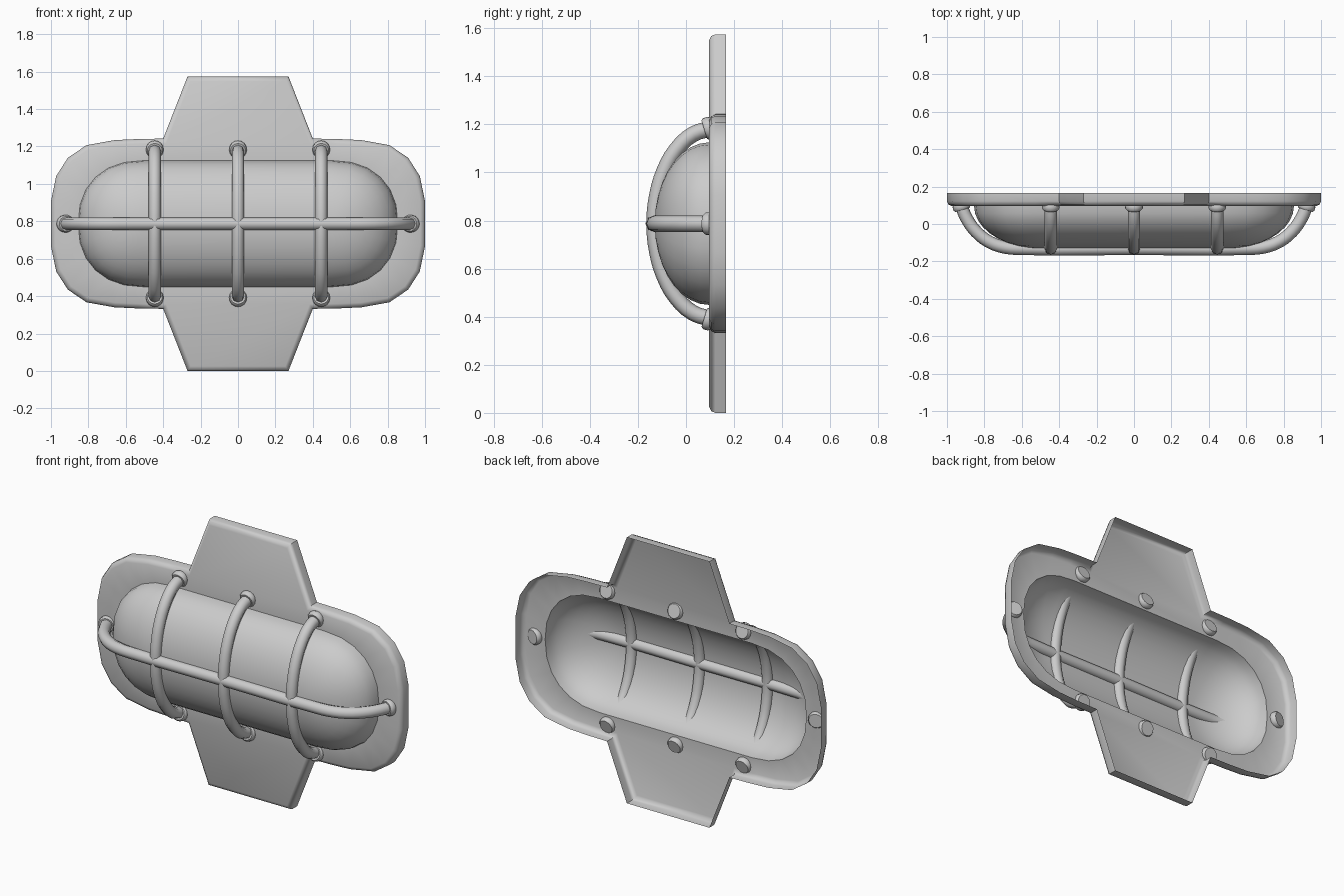
import bpy, bmesh
from math import sin, cos, pi
from mathutils import Vector

if "Cube" in bpy.data.objects:
    bpy.data.objects.remove(bpy.data.objects["Cube"])

CZ = 0.787      # height of the horizontal centre line
FACE_Y = 0.096  # front face of the plate


def finish(bm, name, angle=40):
    """Turn a bmesh into a named, smooth-shaded object."""
    me = bpy.data.meshes.new(name)
    bm.to_mesh(me)
    bm.free()
    ob = bpy.data.objects.new(name, me)
    bpy.context.collection.objects.link(ob)
    shade(ob, angle)
    return ob


def shade(ob, angle=40):
    bpy.ops.object.select_all(action='DESELECT')
    ob.select_set(True)
    bpy.context.view_layer.objects.active = ob
    bpy.ops.object.shade_smooth_by_angle(angle=angle * pi / 180)


def face_front(bm):
    """Consistent normals, pointing to the front (-y)."""
    bmesh.ops.recalc_face_normals(bm, faces=bm.faces)
    bm.normal_update()
    if sum(f.normal.y * f.calc_area() for f in bm.faces) > 0:
        bmesh.ops.reverse_faces(bm, faces=bm.faces)


def mirror4(quarter):
    """Closed loop from a quarter outline running from the top to the +x side."""
    right = quarter + [(x, -z) for x, z in reversed(quarter) if z > 1e-5]
    return right + [(-x, z) for x, z in reversed(right)]


def inset(loop, d):
    """Mitred inward offset of a clockwise outline."""
    out = []
    for i, p in enumerate(loop):
        a, b, c = Vector(loop[i - 1]), Vector(p), Vector(loop[(i + 1) % len(loop)])
        e1, e2 = (b - a).normalized(), (c - b).normalized()
        n1, n2 = Vector((e1.y, -e1.x)), Vector((e2.y, -e2.x))
        q = b + (n1 + n2) * d / (1 + n1.dot(n2))
        out.append((q.x, q.y))
    return out


def add_ring(bm, loop, y):
    return [bm.verts.new((x, y, CZ + z)) for x, z in loop]


def bridge(bm, r1, r2):
    n = len(r1)
    for i in range(n):
        j = (i + 1) % n
        bm.faces.new((r1[i], r1[j], r2[j], r2[i]))


def dome_loop(s):
    """Stadium-like outline, s = 0 at the crest and 1 at the base."""
    quarter = []
    for k in range(7):
        a = pi / 2 * (1 - k / 6)
        cx, cz = max(cos(a), 0) ** 0.88, max(sin(a), 0) ** 0.88
        quarter.append((0.5 + 0.355 * s * cx, 0.338 * s * cz))
    return mirror4(quarter)


# back plate: open-backed shell with two tabs and a rounded front edge
outline = mirror4([(0.27, 0.787), (0.40, 0.455), (0.53, 0.453), (0.66, 0.447),
                   (0.81, 0.42), (0.91, 0.352), (0.972, 0.255), (1.0, 0.12), (1.0, 0)])
bm = bmesh.new()
rings = [add_ring(bm, inset(outline, d), y) for d, y in
         [(0, 0.167), (0, 0.122), (0.007, 0.105), (0.025, FACE_Y)]]
for r1, r2 in zip(rings, rings[1:]):
    bridge(bm, r1, r2)
hole = add_ring(bm, dome_loop(1), FACE_Y)
edges = []
for r in (rings[-1], hole):
    for i in range(len(r)):
        e = bm.edges.get((r[i - 1], r[i])) or bm.edges.new((r[i - 1], r[i]))
        edges.append(e)
bmesh.ops.triangle_fill(bm, use_beauty=True, use_dissolve=False, edges=edges)
face_front(bm)
finish(bm, "back_plate", 50)

# lamp cover: elongated hollow dome
bm = bmesh.new()
steps = 9
rings = []
for i in range(steps + 1):
    t = pi / 2 * i / steps
    rings.append(add_ring(bm, dome_loop(max(sin(t), 0.001)), FACE_Y - 0.226 * cos(t)))
for r1, r2 in zip(rings, rings[1:]):
    bridge(bm, r1, r2)
bm.faces.new(rings[0])
face_front(bm)
finish(bm, "lamp_cover", 60)


def tube(name, pts, radius):
    """Round bar along a smooth path."""
    cu = bpy.data.curves.new(name, 'CURVE')
    cu.dimensions = '3D'
    cu.bevel_depth = radius
    cu.bevel_resolution = 2
    cu.resolution_u = 3
    cu.use_fill_caps = True
    sp = cu.splines.new('BEZIER')
    sp.bezier_points.add(len(pts) - 1)
    for bp, p in zip(sp.bezier_points, pts):
        bp.co = p
        bp.handle_left_type = bp.handle_right_type = 'AUTO'
    ob = bpy.data.objects.new(name, cu)
    bpy.context.collection.objects.link(ob)
    bpy.ops.object.select_all(action='DESELECT')
    ob.select_set(True)
    bpy.context.view_layer.objects.active = ob
    bpy.ops.object.convert(target='MESH')
    shade(bpy.context.object, 50)


def collar(name, x, z, lean):
    """Disc with rounded front where a bar meets the plate, leaning inward."""
    axis = Vector((lean[0], -1, lean[1])).normalized()
    rot = Vector((0, 0, 1)).rotation_difference(axis)
    bm = bmesh.new()
    prof = [(0.040, -0.018), (0.047, -0.008), (0.047, 0.012), (0.040, 0.021)]
    rs = []
    for r, h in prof:
        rs.append([bm.verts.new(rot @ Vector((r * cos(2 * pi * k / 16), r * sin(2 * pi * k / 16), h))
                                + Vector((x, FACE_Y, CZ + z))) for k in range(16)])
    for r1, r2 in zip(rs, rs[1:]):
        bridge(bm, r1, r2)
    bm.faces.new(rs[0])
    bm.faces.new(rs[-1])
    bmesh.ops.recalc_face_normals(bm, faces=bm.faces)
    finish(bm, name)


# guard bars: three upright hoops and one long horizontal bar
hoop = [(0.10, 0.395), (0.03, 0.372), (-0.04, 0.308), (-0.09, 0.22), (-0.12, 0.12)]
hoop = hoop + [(-0.132, 0)] + [(y, -z) for y, z in reversed(hoop)]
for i, x in enumerate((-0.445, 0, 0.445)):
    tube(f"upright_bar_{i}", [(x, y, CZ + z) for y, z in hoop], 0.033)
    for side, s in (("top", 1), ("bottom", -1)):
        collar(f"upright_collar_{side}_{i}", x, 0.397 * s, (0, -0.3 * s))

half = [(0.10, 0.925), (0.03, 0.895), (-0.04, 0.845), (-0.095, 0.775), (-0.125, 0.69), (-0.132, 0.6)]
path = half + [(-0.132, 0)] + [(y, -x) for y, x in reversed(half)]
tube("long_bar", [(x, y, CZ) for y, x in path], 0.034)
for side, s in (("right", 1), ("left", -1)):
    collar(f"long_bar_collar_{side}", 0.923 * s, 0, (-0.3 * s, 0))
